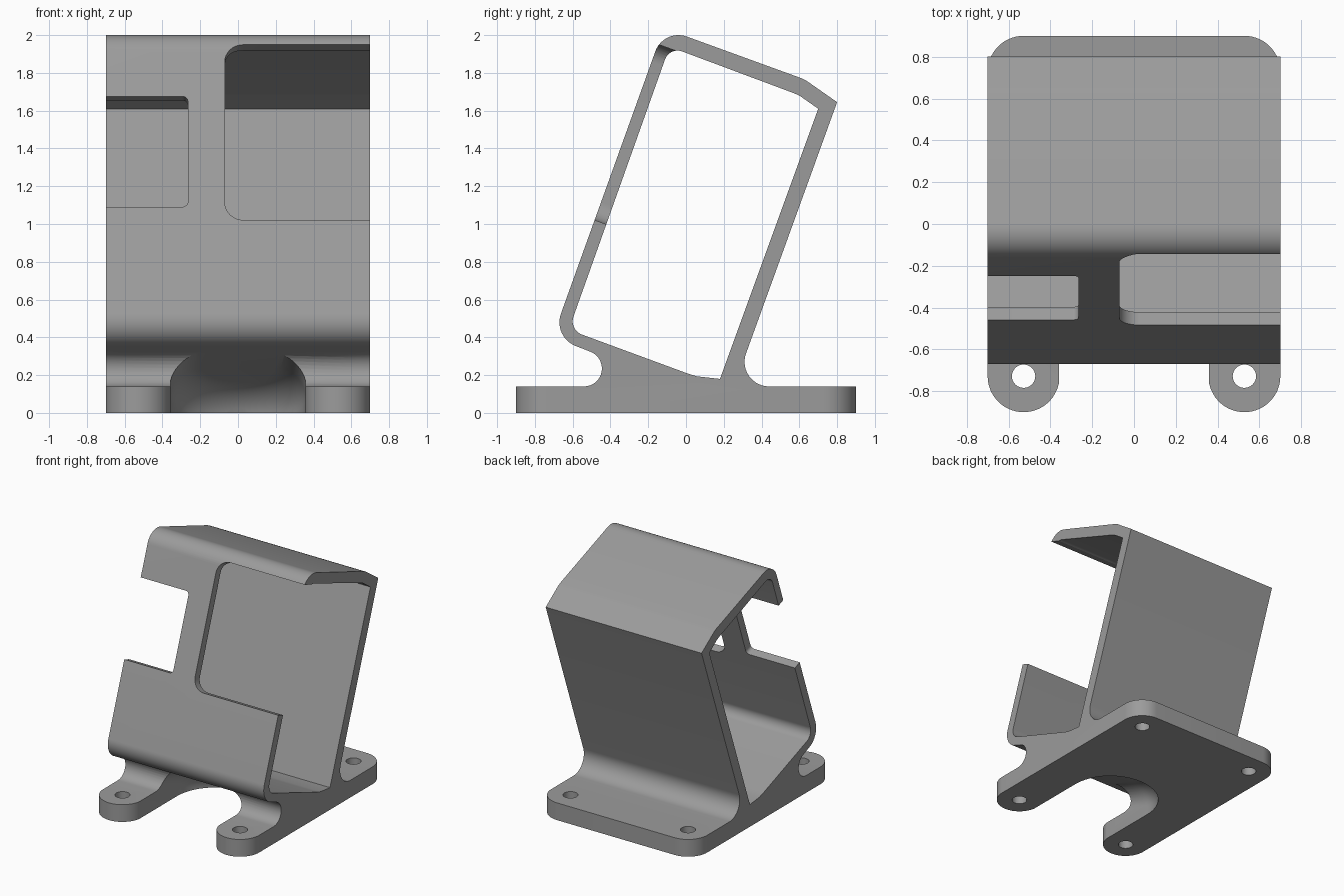
import bpy, bmesh, math
from mathutils import Vector

if "Cube" in bpy.data.objects:
    bpy.data.objects.remove(bpy.data.objects["Cube"])

TILT = math.radians(20)
S, C = math.sin(TILT), math.cos(TILT)

grey = bpy.data.materials.new("mid grey")
grey.diffuse_color = (0.33, 0.33, 0.33, 1)
grey.use_nodes = True
grey.node_tree.nodes["Principled BSDF"].inputs["Base Color"].default_value = grey.diffuse_color


def arc(cx, cy, r, a0, a1, n=14):
    return [(cx + r * math.cos(math.radians(a0 + (a1 - a0) * i / n)),
             cy + r * math.sin(math.radians(a0 + (a1 - a0) * i / n))) for i in range(n + 1)]


def loft(name, rings):
    """Solid from a stack of equal-length closed rings."""
    bm = bmesh.new()
    vs = [[bm.verts.new(p) for p in ring] for ring in rings]
    n = len(vs[0])
    for a, b in zip(vs, vs[1:]):
        for i in range(n):
            bm.faces.new((a[i], a[(i + 1) % n], b[(i + 1) % n], b[i]))
    bm.faces.new(vs[0])
    bm.faces.new(vs[-1])
    bmesh.ops.recalc_face_normals(bm, faces=bm.faces)
    me = bpy.data.meshes.new(name)
    bm.to_mesh(me)
    bm.free()
    me.materials.append(grey)
    ob = bpy.data.objects.new(name, me)
    bpy.context.collection.objects.link(ob)
    return ob


def side_prism(name, pts, w):
    return loft(name, [[(x, y, z) for y, z in pts] for x in (-w, w)])


def upright_prism(name, pts, z0, z1):
    return loft(name, [[(x, y, z) for x, y in pts] for z in (z0, z1)])


# Body: tilted sleeve and base plate in one side profile
outer = ([(-0.9, 0), (0.9, 0), (0.9, 0.14)]
         + arc(0.44, 0.27, 0.13, 270, 160)
         + [(0.8, 1.645), (0.64, 1.757), (0.61, 1.772)]
         + arc(-0.04, 1.87, 0.13, 70, 160)
         + arc(-0.535, 0.48, 0.135, 160, 250)
         + arc(-0.54, 0.235, 0.095, 70, -90)
         + [(-0.9, 0.14)])
body = side_prism("tilted_holder", outer, 0.7)
cutters = []

# Hollow inside of the sleeve
inner = ([(0.18, 0.18), (0.70, 1.61), (0.60, 1.68), (0.57, 1.693)]
         + arc(-0.045, 1.848, 0.07, 70, 160)
         + arc(-0.525, 0.485, 0.075, 160, 250)
         + [(0.01, 0.208), (0.06, 0.193)])
cutters.append(side_prism("sleeve_hollow", inner, 0.9))


# Open-sided windows in the front wall, cut square to the tilted wall
def window(name, side, x_in, v0, v1, r):
    x_out = side * 0.9
    pts = ([(x_out, v0)] + arc(x_in + side * r, v0 + r, r, 270, 270 - side * 90, 8)
           + arc(x_in + side * r, v1 - r, r, 90 + side * 90, 90, 8) + [(x_out, v1)])
    cutters.append(loft(name, [[(x, u * C + v * S, -u * S + v * C) for x, v in pts]
                               for u in (-1.0, -0.62)]))


window("right_window", 1, -0.07, 0.794, 1.783, 0.1)
window("left_window", -1, -0.265, 0.868, 1.49, 0.03)

# Rounded slot between the front feet, its roof following the sleeve underside
R = 0.16


def slot_ring(inset, drop, flat_z=None):
    r = 0.358 - inset
    pts = [(r, -1.2)] + arc(0, -0.27, r, 0, 180, 32) + [(-r, -1.2)]
    return [(x, y, flat_z if flat_z is not None else 0.323 - (y + 0.507) * S / C - drop)
            for x, y in pts]


rings = [slot_ring(0, 0, -0.3)]
for i in range(11):
    a = math.radians(9 * i)
    rings.append(slot_ring(R * (1 - math.cos(a)), R * (1 - math.sin(a))))
cutters.append(loft("foot_slot", rings))


# Rounded plate corners
def corner(cx, cy, sx, sy):
    r, far = 0.172, 0.3
    pts = [(cx + sx * r * math.cos(math.radians(a)), cy + sy * r * math.sin(math.radians(a)))
           for a in range(0, 91, 6)]
    pts += [(cx, cy + sy * far), (cx + sx * far, cy + sy * far), (cx + sx * far, cy)]
    cutters.append(upright_prism("corner_cut", pts, -0.1, 0.2))


for s in (-1, 1):
    corner(s * 0.528, 0.728, s, 1)
    corner(s * 0.528, -0.728, s, -1)
    corner(s * 0.528, -0.728, -s, -1)
    # Screw holes
    for y in (-0.728, 0.728):
        cutters.append(upright_prism("screw_hole", arc(s * 0.528, y, 0.056, 0, 345, 23), -0.1, 0.2))

# Apply every cut, then drop the cutters
bpy.context.view_layer.objects.active = body
body.select_set(True)
for c in cutters:
    m = body.modifiers.new(c.name, 'BOOLEAN')
    m.operation, m.solver, m.object = 'DIFFERENCE', 'EXACT', c
    bpy.ops.object.modifier_apply(modifier=m.name)
    bpy.data.objects.remove(c)

bpy.ops.object.shade_smooth_by_angle(angle=math.radians(25))
